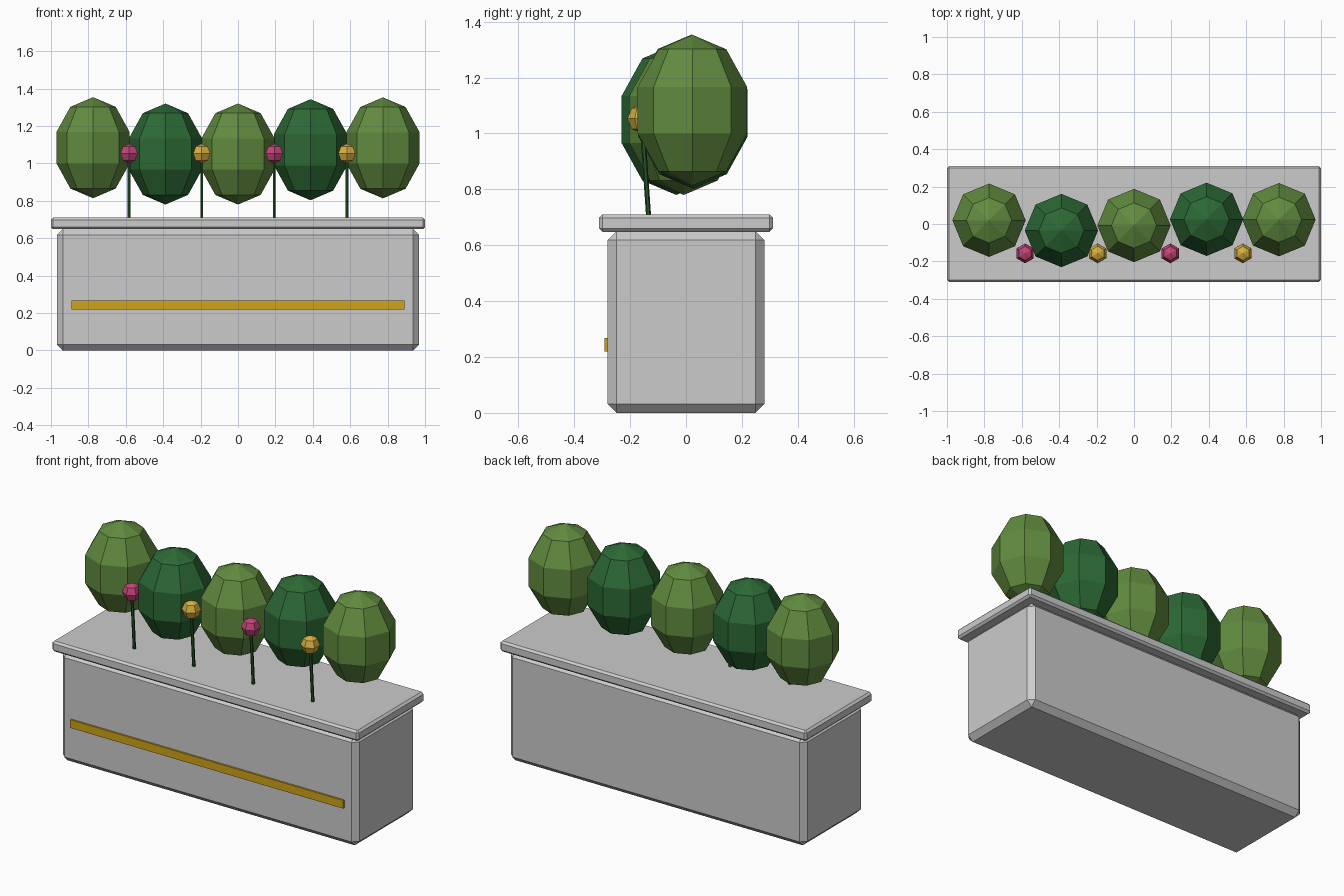
import bpy, bmesh
from mathutils import Matrix, Vector

if "Cube" in bpy.data.objects:
    bpy.data.objects.remove(bpy.data.objects["Cube"])


def material(name, rgb):
    m = bpy.data.materials.new(name)
    m.diffuse_color = (*rgb, 1)
    m.use_nodes = True
    m.node_tree.nodes["Principled BSDF"].inputs["Base Color"].default_value = m.diffuse_color
    return m


LEAF_LIGHT = material("light_leaf", (0.12, 0.26, 0.05))
LEAF_DARK = material("dark_leaf", (0.025, 0.14, 0.035))
STEM = material("stem_green", (0.02, 0.09, 0.025))
PINK = material("pink_petal", (0.55, 0.06, 0.19))
YELLOW = material("yellow_petal", (0.68, 0.43, 0.05))
GOLD = material("gold_stripe", (0.62, 0.37, 0.01))


def add(name, bm, mat=None):
    bmesh.ops.recalc_face_normals(bm, faces=bm.faces)
    mesh = bpy.data.meshes.new(name)
    bm.to_mesh(mesh)
    bm.free()
    obj = bpy.data.objects.new(name, mesh)
    bpy.context.collection.objects.link(obj)
    if mat:
        mesh.materials.append(mat)
    return obj


def box(name, lo, hi, bevel=0, mat=None):
    lo, hi = Vector(lo), Vector(hi)
    bm = bmesh.new()
    bmesh.ops.create_cube(bm, size=1, matrix=Matrix.LocRotScale((lo + hi) / 2, None, hi - lo))
    obj = add(name, bm, mat)
    if bevel:
        mod = obj.modifiers.new("chamfer", "BEVEL")
        mod.width, mod.segments = bevel, 1
    return obj


def ball(name, centre, scale, segments, rings, mat):
    bm = bmesh.new()
    bmesh.ops.create_uvsphere(bm, u_segments=segments, v_segments=rings, radius=1,
                              matrix=Matrix.Diagonal((*scale, 1)))
    # put a vertex column on the front
    if max(v.co.y for v in bm.verts if abs(v.co.x) < 1e-4) < max(v.co.y for v in bm.verts) - 1e-4 or segments == 6:
        top = max(bm.verts, key=lambda v: v.co.xy.length)
        turn = top.co.xy.angle_signed(Vector((0, -1)))
        bmesh.ops.rotate(bm, verts=bm.verts, matrix=Matrix.Rotation(-turn, 3, 'Z'))
    obj = add(name, bm, mat)
    obj.location = centre
    return obj


def rod(name, a, b, radius, mat):
    a, b = Vector(a), Vector(b)
    d = b - a
    bm = bmesh.new()
    bmesh.ops.create_cone(bm, cap_ends=True, segments=6, radius1=radius, radius2=radius, depth=d.length,
                          matrix=Matrix.Translation((a + b) / 2) @ d.to_track_quat('Z', 'Y').to_matrix().to_4x4())
    return add(name, bm, mat)


# planter trough, overhanging lid and front stripe
box("planter_body", (-0.968, -0.281, 0), (0.968, 0.281, 0.65), 0.032)
box("planter_rim", (-1, -0.311, 0.648), (1, 0.311, 0.71), 0.012)
box("front_stripe", (-0.89, -0.292, 0.22), (0.89, -0.27, 0.268), 0, GOLD)

# row of faceted bushes: x, y, centre height
bushes = [(-0.775, 0.02, 1.084), (-0.388, -0.035, 1.05), (0, -0.008, 1.05),
          (0.388, 0.025, 1.073), (0.775, 0.023, 1.083)]
for i, c in enumerate(bushes):
    ball(f"bush_{i + 1}", c, (0.206, 0.206, 0.27), 8, 5, LEAF_DARK if i % 2 else LEAF_LIGHT)

# flowers on leaning stems
for i in range(4):
    x = -0.582 + 0.388 * i
    rod(f"flower_stem_{i + 1}", (x, -0.133, 0.69), (x, -0.157, 1.04), 0.009, STEM)
    ball(f"flower_head_{i + 1}", (x, -0.157, 1.053), (0.053,) * 3, 6, 4, YELLOW if i % 2 else PINK)
